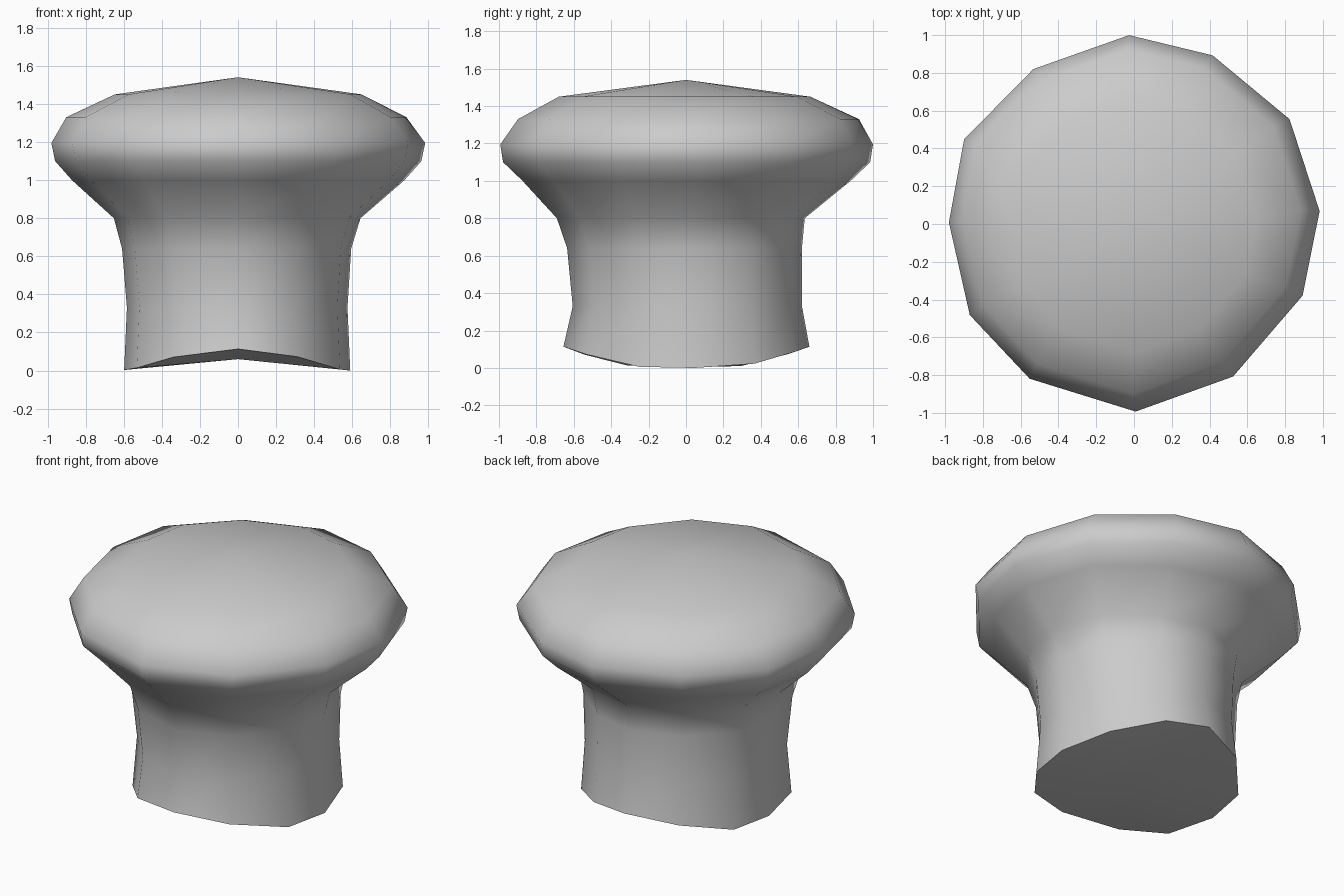
import bpy, bmesh, math

if "Cube" in bpy.data.objects:
    bpy.data.objects.remove(bpy.data.objects["Cube"], do_unlink=True)

# Slightly uneven twelve-sided layout, in degrees
ANGLES = [4, 34, 65, 91.5, 123, 153.5, 179.5, 209, 236, 270.5, 303, 337]
# Cap rim: uneven reach of each corner
REACH = [0.985, 0.993, 0.985, 1, 0.978, 1.005, 0.98, 0.994, 0.988, 0.993, 0.963, 0.97]

# Stem and cap rings: height, x radius, y radius, x shift, y shift
RINGS = [
    (0.33, 0.59, 0.615, -0.005, 0.005),
    (0.64, 0.613, 0.63, -0.008, -0.01),
    (0.80, 0.66, 0.665, -0.005, -0.03),
    (1.00, 0.89, 0.88, 0, 0),
    (1.10, 0.98, 0.985, 0, 0),
    (1.195, 1.0, 1.0, 0, 0),
    (1.33, 0.91, 0.915, -0.01, 0.01),
    (1.45, 0.66, 0.675, 0, -0.01),
]


def add_ring(bm, rx, ry, dx, dy, height):
    ring = []
    for a, reach in zip(ANGLES, REACH):
        c, s = math.cos(math.radians(a)), math.sin(math.radians(a))
        ring.append(bm.verts.new((rx * reach * c + dx, ry * reach * s + dy, height(c, s))))
    return ring


def fan(bm, ring, centre):
    tip = bm.verts.new(centre)
    for i, v in enumerate(ring):
        bm.faces.new((v, ring[(i + 1) % len(ring)], tip))


bm = bmesh.new()

# Saddle-shaped foot that rises at the front and back
rings = [add_ring(bm, 0.605, 0.66, -0.005, 0,
                  lambda c, s: 0.02 - 0.06 * abs(s) + 0.17 * s * s)]
for z, rx, ry, dx, dy in RINGS:
    rings.append(add_ring(bm, rx, ry, dx, dy, lambda c, s: z))

# Walls, low crown and underside
for low, high in zip(rings, rings[1:]):
    for i in range(len(low)):
        j = (i + 1) % len(low)
        bm.faces.new((low[i], low[j], high[j], high[i]))
fan(bm, rings[-1], (0, 0, 1.54))
fan(bm, rings[0], (0, 0, 0.06))

bmesh.ops.recalc_face_normals(bm, faces=bm.faces)
low_z = min(v.co.z for v in bm.verts)
for v in rings[0]:
    v.co.z -= low_z
mesh = bpy.data.meshes.new("knob")
bm.to_mesh(mesh)
bm.free()
knob = bpy.data.objects.new("knob", mesh)
bpy.context.collection.objects.link(knob)

# Plain grey finish
grey = bpy.data.materials.new("light grey")
grey.use_nodes = True
colour = (0.6, 0.6, 0.6, 1)
grey.diffuse_color = colour
grey.node_tree.nodes["Principled BSDF"].inputs["Base Color"].default_value = colour
mesh.materials.append(grey)

# Smooth body with a crisp foot edge
bpy.ops.object.select_all(action='DESELECT')
knob.select_set(True)
bpy.context.view_layer.objects.active = knob
bpy.ops.object.shade_smooth_by_angle(angle=math.radians(55))
